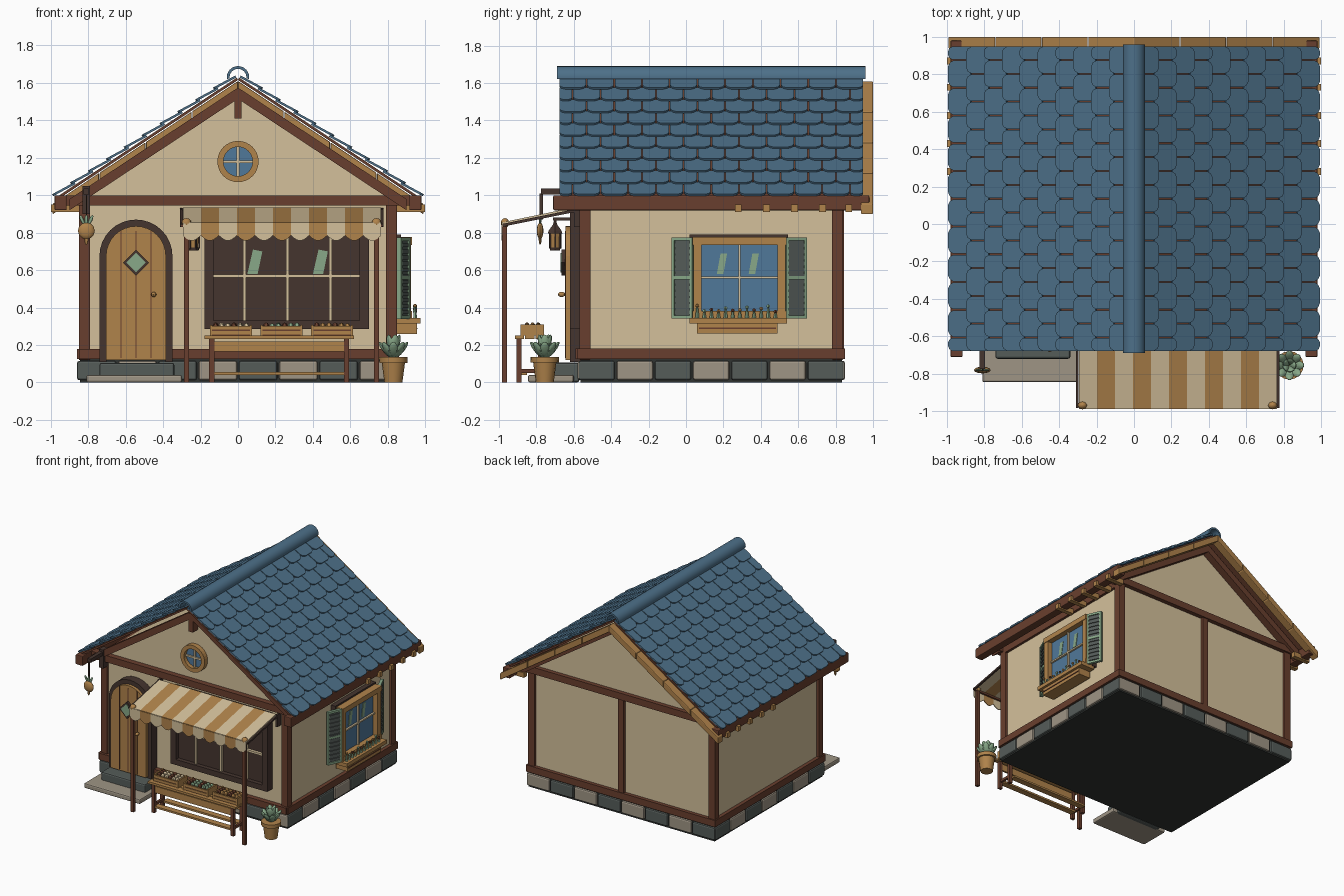
import bpy, bmesh, math, random
from mathutils import Matrix, Vector

if "Cube" in bpy.data.objects:
    bpy.data.objects.remove(bpy.data.objects["Cube"])

random.seed(4)
I = Matrix.Identity(4)
PAL = {"cream": "d4c09b", "tan_wood": "b0834b", "brown_timber": "693f2e", "roof_blue": "4d7089",
       "dark_brown": "45352f", "sage_green": "88a888", "light_stone": "9f9585", "dark_stone": "555c59",
       "glass_blue": "50789a", "charcoal": "303331"}
MATS = {}
for n, h in PAL.items():
    m = bpy.data.materials.new(n)
    c = [int(h[i:i + 2], 16) / 255 for i in (0, 2, 4)]
    m.diffuse_color = [((v + .055) / 1.055) ** 2.4 for v in c] + [1]
    m.use_nodes = True
    m.node_tree.nodes["Principled BSDF"].inputs["Base Color"].default_value = m.diffuse_color
    MATS[n] = m
parts = {}


def loft(name, mat, rings, M=I):
    if name not in parts:
        parts[name] = (bmesh.new(), [])
    bm, mats = parts[name]
    if mat not in mats:
        mats.append(mat)
    vs = [[bm.verts.new(M @ Vector(p)) for p in r] for r in rings]
    fs = [bm.faces.new(vs[0]), bm.faces.new(vs[-1][::-1])]
    n = len(vs[0])
    for a, b in zip(vs, vs[1:]):
        fs += [bm.faces.new((a[i], b[i], b[(i + 1) % n], a[(i + 1) % n])) for i in range(n)]
    for f in fs:
        f.material_index = mats.index(mat)


def box(name, mat, x0, x1, y0, y1, z0, z1, M=I):
    loft(name, mat, [[(x0, y0, z), (x1, y0, z), (x1, y1, z), (x0, y1, z)] for z in (z0, z1)], M)


def prism(name, mat, pts, y0, y1, M=I):
    loft(name, mat, [[(x, y, z) for x, z in pts] for y in (y0, y1)], M)


def beam(name, mat, p, q, w, h):
    p, q = Vector(p), Vector(q)
    M = Matrix.Translation(p) @ (q - p).to_track_quat('Z', 'Y').to_matrix().to_4x4()
    box(name, mat, -w / 2, w / 2, -h / 2, h / 2, 0, (q - p).length, M)


def lathe(name, mat, prof, M=I, n=12):
    loft(name, mat, [[(r * math.cos(2 * math.pi * i / n), r * math.sin(2 * math.pi * i / n), z)
                      for i in range(n)] for r, z in prof], M)


def ball(name, mat, c, sx, sy, sz, rot=I, n=8):
    prof = [(max(.03, math.sin(math.pi * k / 6)), -math.cos(math.pi * k / 6)) for k in range(7)]
    lathe(name, mat, prof, Matrix.Translation(c) @ rot @ Matrix.Diagonal((sx, sy, sz, 1)), n)


def arc(cx, cz, r, a0, a1, n=16):
    return [(cx + r * math.cos(math.radians(a0 + (a1 - a0) * i / n)),
             cz + r * math.sin(math.radians(a0 + (a1 - a0) * i / n))) for i in range(n + 1)]


def band(cx, cz, r0, r1, a0, a1):
    return arc(cx, cz, r1, a0, a1) + arc(cx, cz, r0, a1, a0)


# foundation
box("foundation_core", "charcoal", -.845, .845, -.565, .835, 0, .125)
for i in range(8):
    x = -.86 + i * .215
    for y in (-.58, .80):
        box("foundation_stones", ("dark_stone", "light_stone")[i % 2], x + .005, x + .21, y, y + .05, .012, .115)
for i in range(7):
    y = -.58 + i * .2043
    for x in (-.86, .81):
        box("foundation_stones", ("dark_stone", "light_stone")[i % 2], x, x + .05, y + .005, y + .199, .012, .115)
box("door_step", "dark_stone", -.74, -.34, -.72, -.57, 0, .105)
box("entrance_slab", "light_stone", -.81, -.30, -.845, -.6, 0, .04)

# walls and timber frame
prism("walls", "cream", [(-.83, .12), (.83, .12), (.83, 1), (0, 1.55), (-.83, 1)], -.55, .82)
for s in (-1, 1):
    for y in (-.57, .78):
        box("corner_posts", "brown_timber", *sorted((s * .79, s * .85)), y, y + .06, .12, .97)
    box("sill_beams", "brown_timber", *sorted((s * .80, s * .86)), -.58, .85, .125, .18)
    box("eave_beams", "brown_timber", *sorted((s * .915, s * .98)), -.71, .98, .92, 1.0)
    box("wall_plates", "brown_timber", *sorted((s * .81, s * .85)), -.57, .84, .93, 1.0)
    for y0, y1 in ((-.61, -.54), (.81, .88)):
        prism("gable_rafters", "brown_timber", [(0, 1.515), (0, 1.575), (s * .90, .98), (s * .90, .92)], y0, y1)
    for y in (.28, .43, .58, .73, .87):
        box("rafter_tails", "tan_wood", *sorted((s * .85, s * 1.0)), y - .018, y + .018, .91, .95)
for y in (-.59, .80):
    box("sill_beams", "brown_timber", -.85, .85, y, y + .05, .125, .18)
    box("tie_beams", "brown_timber", -.92, .92, y - .005, y + .055, .945, 1.0)
box("back_post", "brown_timber", -.025, .025, .80, .845, .17, .96)
box("king_post", "brown_timber", -.02, .02, -.615, -.54, 1.41, 1.56)

# roof
SL, Z0 = .663, 1.635
ca = 1 / math.hypot(1, SL)
sa = SL * ca
ROW, COL = .1145, 1.63 / 11
for s in (-1, 1):
    M = Matrix(((s * ca, 0, s * sa, 0), (0, 1, 0, 0), (-sa, 0, ca, Z0), (0, 0, 0, 1)))
    box("roof_deck", "brown_timber", .01, 1.155, -.67, .94, -.016, -.002, M)
    for r in range(10):
        u0, u1 = .03 + r * ROW - .02, .03 + (r + 1) * ROW
        for c in range(12):
            v0 = -.68 + (c - .5 * (r % 2)) * COL
            a, b = max(v0, -.68) + .003, min(v0 + COL, .95) - .003
            if b - a < .02:
                continue
            k = min(.03, (b - a) / 3)
            pts = [(u0, a), (u1 - k, a), (u1 - k * .35, a + k * .35), (u1, a + k),
                   (u1, b - k), (u1 - k * .35, b - k * .35), (u1 - k, b), (u0, b)]
            loft("roof_tiles", "roof_blue",
                 [[(u, v, t + .012 * (u - u0) / (u1 - u0)) for u, v in pts] for t in (0, .012)], M)
    # segmented bargeboard at the back
    for i in range(4):
        x0, x1 = i * .2475, (i + 1) * .2475 - (.004 if i < 3 else 0)
        prism("back_bargeboard", "tan_wood", [(s * x, 1.61 - SL * x + d) for x, d in
              ((x0, 0), (x1, 0), (x1, -.055), (x0, -.055))], .935, 1.0)
prism("ridge_cap", "roof_blue", band(0, 1.63, .045, .06, -8, 188), -.69, .96)

# round gable window
for a in (0, 180):
    prism("round_window_frame", "tan_wood", band(0, 1.18, .078, .11, a, a + 180), -.59, -.54)
prism("round_window_glass", "glass_blue", arc(0, 1.18, .082, 0, 337.5, 15), -.558, -.545)
box("round_window_bars", "cream", -.007, .007, -.57, -.55, 1.1, 1.26)
box("round_window_bars", "cream", -.08, .08, -.57, -.55, 1.173, 1.187)

# arched door
DX = -.545
prism("door_frame", "dark_brown", [(DX + .195, .11)] + arc(DX, .675, .195, 0, 180) + [(DX - .195, .11),
      (DX - .158, .11)] + arc(DX, .675, .158, 180, 0) + [(DX + .158, .11)], -.62, -.54)
prism("door", "tan_wood", [(DX + .16, .12)] + arc(DX, .675, .16, 0, 180) + [(DX - .16, .12)], -.645, -.545)
for dx in (-.08, 0, .08):
    box("door_grooves", "brown_timber", DX + dx - .003, DX + dx + .003, -.648, -.64, .13, .81)
prism("door_diamond_frame", "dark_brown", arc(DX, .64, .07, 0, 270, 3), -.665, -.64)
prism("door_diamond_glass", "sage_green", arc(DX, .64, .052, 0, 270, 3), -.67, -.66)
ball("door_knob", "tan_wood", (-.45, -.665, .47), .014, .02, .014)

# shop window
box("shop_window_pane", "dark_brown", -.17, .69, -.585, -.54, .29, .90)
for x in (-.18, .65):
    box("shop_window_frame", "dark_brown", x, x + .05, -.62, -.54, .285, .91)
for z in (.285, .865):
    box("shop_window_frame", "dark_brown", -.13, .65, -.62, -.54, z, z + .045)
for x in (.035, .265, .495):
    box("shop_window_bars", "cream", x - .008, x + .008, -.605, -.58, .33, .87)
box("shop_window_bars", "cream", -.13, .65, -.608, -.58, .56, .577)
for x in (.09, .44):
    prism("shop_window_glints", "sage_green", [(x - .04, .58), (x + .015, .58), (x + .04, .70), (x - .01, .71)],
          -.59, -.584)

# striped awning with scalloped valance
W = 1.06 / 11
for i in range(11):
    x0, x1 = -.295 + i * W, -.295 + (i + 1) * W
    mt = ("cream", "tan_wood")[i % 2]
    loft("awning", mt, [[(x, -.985, .845), (x, -.60, .925), (x, -.60, .935), (x, -.985, .855)] for x in (x0, x1)])
    prism("awning_valance", mt, [(x0, .85), (x0, .785)] + [(x0 + W * t / 6, .785 - .028 * math.sin(math.pi * t / 6))
          for t in range(1, 6)] + [(x1, .785), (x1, .85)], -.987, -.98)
for x in (-.275, .74):
    box("awning_posts", "brown_timber", x - .014, x + .014, -.985, -.957, 0, .85)
    ball("awning_post_knobs", "tan_wood", (x, -.968, .852), .026, .022, .026)
for x in (-.303, .77):
    beam("awning_side_rods", "dark_brown", (x, -.98, .84), (x, -.56, .925), .015, .015)
    box("awning_brackets", "dark_brown", x - .008, x + .008, -.60, -.55, .83, .93)
box("awning_front_rail", "brown_timber", -.305, .77, -.98, -.965, .83, .845)

# display bench with crates
for y in (-.915, -.86, -.805):
    box("bench_top", "tan_wood", -.18, .62, y, y + .05, .232, .25)
for y in (-.90, -.785):
    box("bench_apron", "tan_wood", -.15, .59, y, y + .015, .165, .22)
    for x in (-.14, .58):
        box("bench_legs", "brown_timber", x - .014, x + .014, y - .005, y + .02, 0, .235)
    box("bench_shelf", "tan_wood", -.13, .57, y, y + .05, .04, .055)
for x in (-.14, .58):
    box("bench_crossbars", "brown_timber", x - .01, x + .01, -.9, -.77, .05, .07)
for j, x in enumerate((-.15, .12, .39)):
    for y in (-.885, -.77):
        for z in (.255, .282):
            box("crates", "tan_wood", x, x + .225, y, y + .012, z, z + .02)
    for xe in (x, x + .213):
        box("crates", "tan_wood", xe, xe + .012, -.885, -.76, .25, .308)
    box("crate_bottoms", "brown_timber", x + .005, x + .22, -.88, -.765, .25, .285)
    for k in range(18):
        ball("crate_produce", ("cream", "sage_green", "tan_wood")[j] if k % 3 else "brown_timber",
             (x + .03 + .033 * (k % 6), -.85 + .03 * (k // 6), .295 + random.uniform(0, .008)),
             .016, .015, .018, n=6)

# potted succulent
P = Matrix.Translation((.83, -.755, 0))
lathe("plant_pot", "tan_wood", [(.048, 0), (.062, .105), (.075, .105), (.076, .135), (.06, .135)], P, 16)
for cnt, rad, tilt, z in ((8, .045, 38, .175), (5, .02, 15, .205)):
    for i in range(cnt):
        R = Matrix.Rotation(2 * math.pi * i / cnt, 4, 'Z')
        o = P @ R @ Vector((rad, 0, z))
        ball("succulent_leaves", "sage_green", o, .014, .025, .052, R @ Matrix.Rotation(math.radians(tilt), 4, 'Y'))

# hanging sign at the left corner and lantern
box("sign_bracket", "dark_brown", -.825, -.795, -.775, -.55, 1.005, 1.035)
box("sign_bracket", "dark_brown", -.83, -.79, -.62, -.56, .90, 1.05)
box("sign_cord", "dark_brown", -.813, -.807, -.783, -.765, .87, 1.01)
ball("hanging_turnip", "tan_wood", (-.81, -.78, .81), .045, .018, .045, n=12)
ball("hanging_turnip", "tan_wood", (-.81, -.78, .77), .012, .008, .035)
for t in (-25, 0, 25):
    ball("turnip_leaves", "sage_green", (-.81 + t * .0009, -.78, .868), .01, .007, .028,
         Matrix.Rotation(math.radians(t), 4, 'Y'))
L = Matrix.Translation((-.24, -.70, 0))
lathe("lantern_glass", "tan_wood", [(.026, .72), (.032, .80)], L, 6)
lathe("lantern_cap", "dark_brown", [(.045, .795), (.04, .81), (.012, .845), (.006, .87)], L, 6)
lathe("lantern_base", "dark_brown", [(.03, .705), (.034, .722)], L, 6)
for i in range(6):
    box("lantern_bars", "dark_brown", .028, .036, -.004, .004, .715, .80, L @ Matrix.Rotation(i * math.pi / 3, 4, 'Z'))
box("lantern_arm", "dark_brown", -.246, -.234, -.71, -.55, .865, .88)

# right side window with shutters and planter
box("side_window_backing", "dark_brown", .82, .87, .02, .545, .34, .79)
box("side_window_glass", "glass_blue", .86, .885, .07, .50, .36, .75)
for y in (.04, .49):
    box("side_window_frame", "tan_wood", .83, .925, y, y + .042, .34, .775)
for z in (.34, .735):
    box("side_window_frame", "tan_wood", .83, .93, .035, .537, z, z + .042)
box("side_window_bars", "cream", .88, .90, .28, .292, .38, .74)
box("side_window_bars", "cream", .88, .90, .08, .49, .555, .567)
for y in (.19, .36):
    loft("side_window_glints", "sage_green", [[(x, y - .025, .58), (x, y + .01, .58), (x, y + .03, .69),
         (x, y - .005, .69)] for x in (.885, .889)])
for y, s in ((-.018, -1), (.588, 1)):
    M = Matrix.Translation((.885, y, 0)) @ Matrix.Rotation(s * math.radians(24), 4, 'Z')
    box("shutter_backs", "dark_stone", -.006, .002, -.05, .05, .35, .765, M)
    for v in (-.06, .045):
        box("shutter_frames", "sage_green", -.012, .012, v, v + .015, .34, .775, M)
    for z in (.34, .55, .757):
        box("shutter_frames", "sage_green", -.012, .011, -.05, .05, z, z + .018, M)
    for i in range(12):
        box("shutter_louvres", "dark_stone", 0, .009, -.046, .046, .365 + i * .0325, .385 + i * .0325, M)
box("planter_rim", "tan_wood", .85, .975, .02, .54, .315, .345)
box("planter_box", "tan_wood", .85, .955, .06, .49, .26, .315)
box("planter_slat", "brown_timber", .95, .96, .07, .48, .285, .292)
for i in range(12):
    y, h = .06 + i * .038, random.uniform(.035, .07)
    lathe("planter_stems", "sage_green", [(.012, .34), (.004, .34 + h)], Matrix.Translation((.945, y, 0)), 5)
    ball("planter_flowers", ("tan_wood", "sage_green", "brown_timber")[i % 3], (.945, y, .34 + h), .011, .011, .009, n=6)

# build the objects
SMOOTH = {"ridge_cap", "hanging_turnip", "plant_pot", "succulent_leaves", "awning_post_knobs", "door_knob",
          "crate_produce", "turnip_leaves", "planter_flowers"}
BEVEL = {"foundation_stones": .012, "door_step": .012, "entrance_slab": .01, "eave_beams": .006,
         "corner_posts": .005, "back_bargeboard": .005}
for name, (bm, mats) in parts.items():
    bmesh.ops.recalc_face_normals(bm, faces=bm.faces[:])
    me = bpy.data.meshes.new(name)
    bm.to_mesh(me)
    bm.free()
    for m in mats:
        me.materials.append(MATS[m])
    if name in SMOOTH:
        me.polygons.foreach_set("use_smooth", [True] * len(me.polygons))
        me.set_sharp_from_angle(angle=math.radians(40))
    ob = bpy.data.objects.new(name, me)
    bpy.context.scene.collection.objects.link(ob)
    if name in BEVEL:
        b = ob.modifiers.new("bevel", 'BEVEL')
        b.width, b.segments = BEVEL[name], 2
